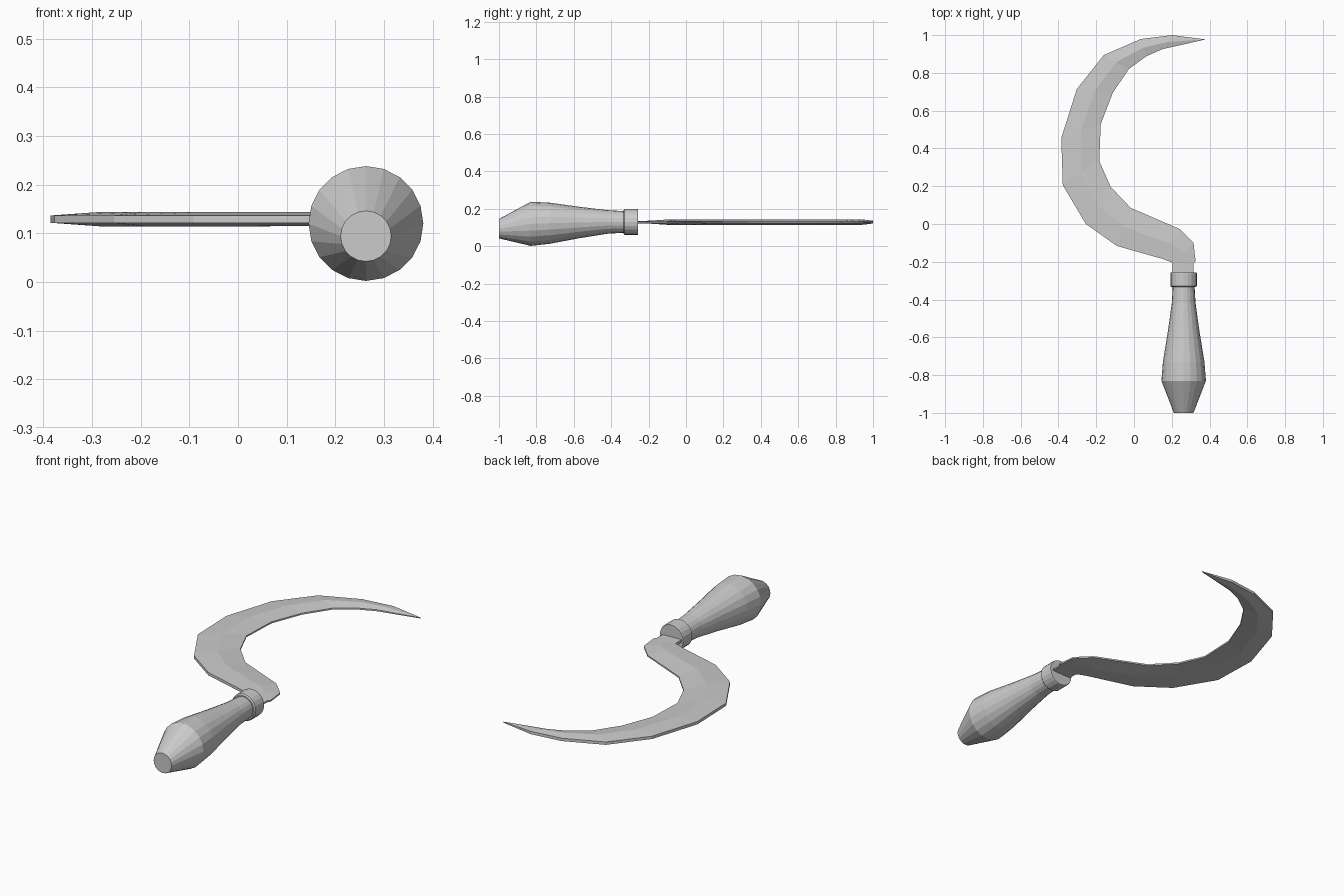
import bpy, bmesh, math

AX = 0.263   # handle axis x
ZC = 0.129   # blade plane height


def make_object(name, bm):
    bmesh.ops.recalc_face_normals(bm, faces=bm.faces)
    mesh = bpy.data.meshes.new(name)
    bm.to_mesh(mesh)
    bm.free()
    ob = bpy.data.objects.new(name, mesh)
    bpy.context.collection.objects.link(ob)
    return ob


def loft(bm, rings):
    """Skin closed rings of equal size and cap both ends."""
    loops = [[bm.verts.new(p) for p in r] for r in rings]
    n = len(loops[0])
    for a, b in zip(loops, loops[1:]):
        for i in range(n):
            j = (i + 1) % n
            bm.faces.new((a[i], a[j], b[j], b[i]))
    bm.faces.new(loops[0])
    bm.faces.new(loops[-1])


def turned(name, profile, sides=20):
    """Turned part along y; profile rows are (y, radius, centre z)."""
    bm = bmesh.new()
    loft(bm, [[(AX + r * math.sin(2 * math.pi * i / sides), y,
                z + r * math.cos(2 * math.pi * i / sides))
               for i in range(sides)] for y, r, z in profile])
    return make_object(name, bm)


# Grip: slightly drooping toward its butt
turned("handle", [(-1.0, 0.052, 0.094), (-0.83, 0.118, 0.120),
                  (-0.73, 0.110, 0.123), (-0.57, 0.084, 0.127),
                  (-0.42, 0.063, 0.130), (-0.32, 0.057, 0.130)])

# Metal collar with small chamfers
turned("collar", [(-0.334, 0.064, 0.130), (-0.328, 0.070, 0.130),
                  (-0.262, 0.070, 0.130), (-0.256, 0.068, 0.130)])

# Blade stations: outer x, y, inner x, y, ridge half thickness
stations = [
    (0.374, 0.978, 0.375, 0.976, 0.002),
    (0.200, 1.000, 0.152, 0.926, 0.012),
    (0.035, 0.979, 0.067, 0.889, 0.015),
    (-0.160, 0.894, -0.028, 0.820, 0.015),
    (-0.303, 0.714, -0.113, 0.693, 0.015),
    (-0.385, 0.455, -0.176, 0.529, 0.015),
    (-0.377, 0.206, -0.184, 0.333, 0.015),
    (-0.255, 0.000, -0.123, 0.196, 0.015),
    (-0.091, -0.116, -0.017, 0.085, 0.015),
    (0.152, -0.185, 0.241, -0.026, 0.014),
    (0.200, -0.203, 0.315, -0.100, 0.010),
    (0.204, -0.210, 0.326, -0.196, 0.007),
    (0.205, -0.225, 0.316, -0.210, 0.007),
    (0.205, -0.300, 0.316, -0.300, 0.006),
]
rings = []
for ox, oy, ix, iy, t in stations:
    mx, my = (ox + ix) / 2, (oy + iy) / 2
    back, edge = min(t, 0.0075), min(t, 0.004)
    rings.append([(ox, oy, ZC + back), (mx, my, ZC + t), (ix, iy, ZC + edge),
                  (ix, iy, ZC - edge), (mx, my, ZC - t), (ox, oy, ZC - back)])
bm = bmesh.new()
loft(bm, rings)
make_object("blade", bm)
